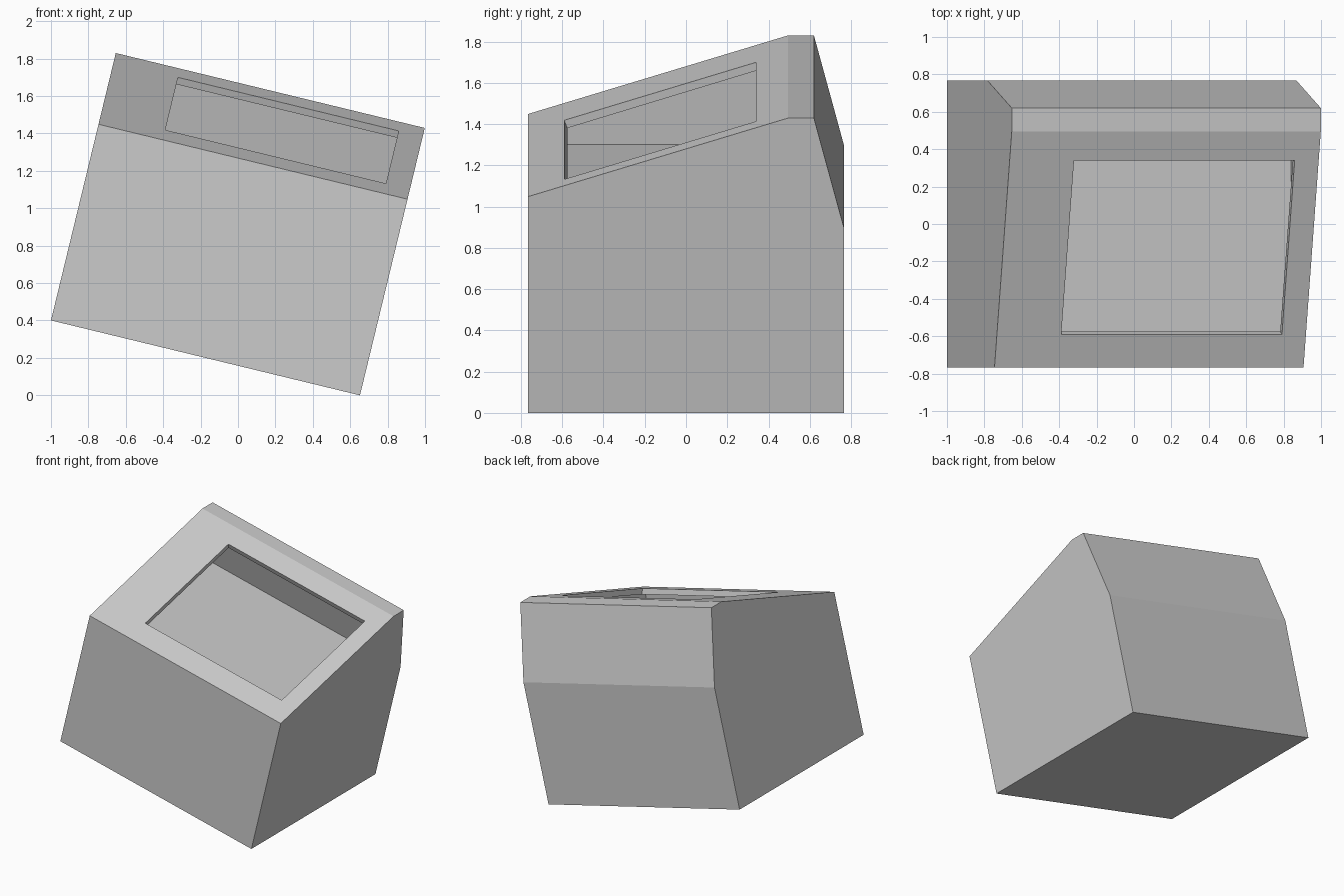
import bpy, bmesh, math

if "Cube" in bpy.data.objects:
    bpy.data.objects.remove(bpy.data.objects["Cube"])

TILT = math.atan2(0.4, 1.65)
WIDTH = 1.70


def prism(name, profile, x0, x1):
    """Extrude a (y, z) profile along x, then tilt it with the whole block."""
    bm = bmesh.new()
    face = bm.faces.new([bm.verts.new((x0, y, z)) for y, z in profile])
    ext = bmesh.ops.extrude_face_region(bm, geom=[face])
    verts = [v for v in ext["geom"] if isinstance(v, bmesh.types.BMVert)]
    bmesh.ops.translate(bm, verts=verts, vec=(x1 - x0, 0, 0))
    bmesh.ops.recalc_face_normals(bm, faces=bm.faces)
    mesh = bpy.data.meshes.new(name)
    bm.to_mesh(mesh)
    bm.free()
    ob = bpy.data.objects.new(name, mesh)
    bpy.context.collection.objects.link(ob)
    ob.rotation_euler = (0, TILT, 0)
    ob.location = (-1, 0, 0.4)
    return ob


def cut(target, cutter):
    mod = target.modifiers.new(cutter.name, 'BOOLEAN')
    mod.operation = 'DIFFERENCE'
    mod.solver = 'EXACT'
    mod.object = cutter
    cutter.hide_render = True
    cutter.hide_set(True)


def slope(y):
    """Height of the sloping top face at depth y."""
    return 1.079 + 0.311 * (y + 0.766)


# Outer block: sloping top, narrow flat ridge, slanted upper back
casing = prism("casing", [(-0.766, 0), (0.766, 0), (0.766, 0.922), (0.62, 1.471),
                          (0.495, 1.471), (-0.766, 1.079)], 0, WIDTH)

# Hollow under the top, wider than the window, with a flat floor
cavity = prism("cavity_cutter", [(-0.731, 0.936), (0.727, 0.936), (0.595, 1.429),
                                 (0.495, 1.429), (-0.731, slope(-0.731) - 0.044)],
               0.035, WIDTH - 0.035)

# Window through the sloping top, its edges square to the slope
def along(y, d):
    return (y - 0.36 * d, slope(y) + 0.95 * d)

window = prism("window_cutter", [along(-0.59, -0.07), along(0.34, -0.07),
                                 along(0.34, 0.1), along(-0.59, 0.1)], 0.354, 1.568)

cut(casing, cavity)
cut(casing, window)
